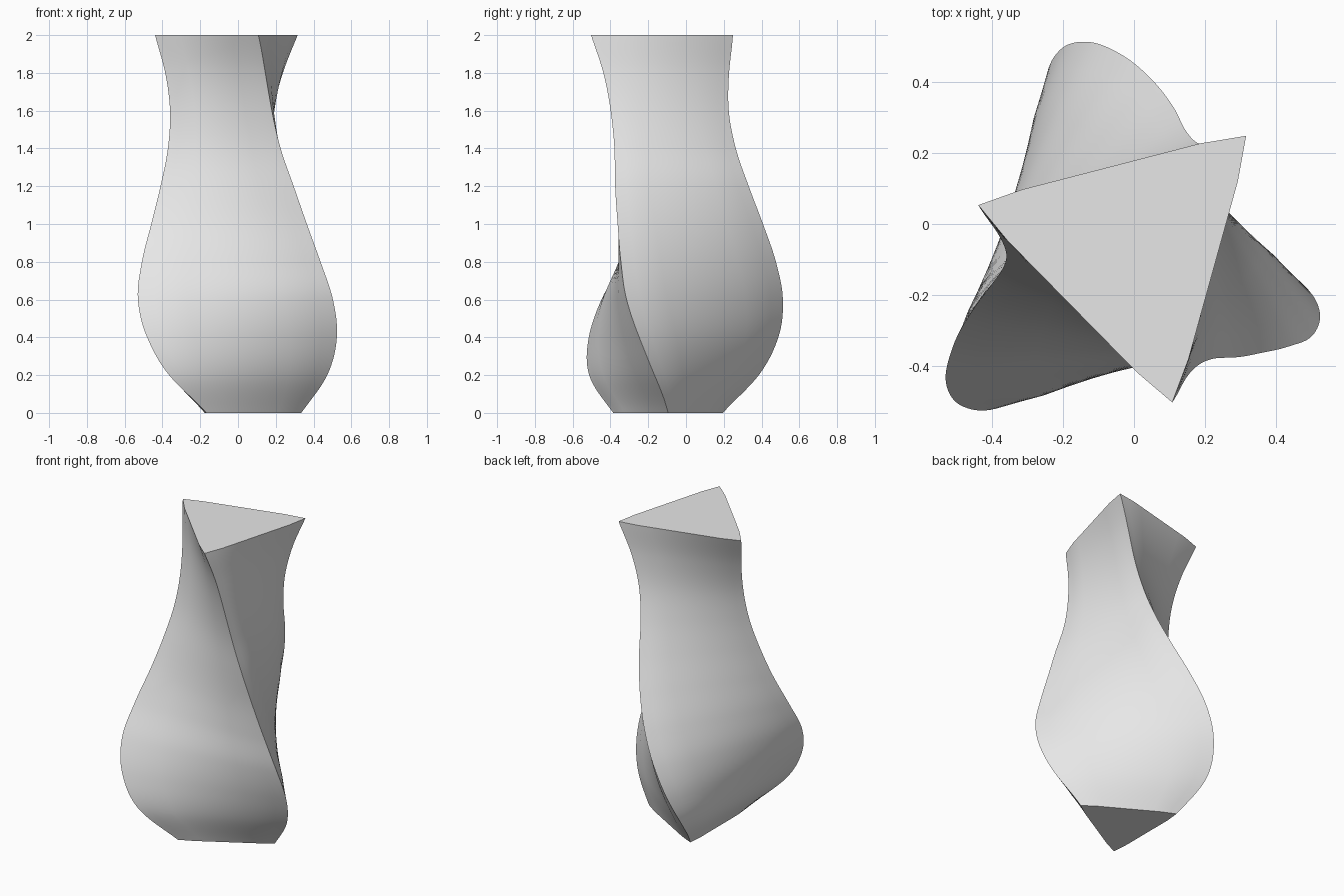
import bpy, bmesh, math
from mathutils import Vector

cube = bpy.data.objects.get("Cube")
if cube:
    bpy.data.objects.remove(cube, do_unlink=True)

HEIGHT = 2.0
ROWS = 80
EDGE_STEPS = 12          # points along each side of the triangle
TWIST = math.radians(-75.5)

# Corner radius and section centre (radius, x, y), every 0.2 in height
PROFILE = [
    (0.335, 0.000, -0.095), (0.523, -0.046, -0.098), (0.600, -0.056, -0.091),
    (0.601, -0.052, -0.083), (0.546, -0.035, -0.070), (0.480, -0.015, -0.068),
    (0.422, -0.002, -0.075), (0.374, 0.000, -0.081), (0.361, 0.001, -0.085),
    (0.388, -0.001, -0.078), (0.450, -0.005, -0.067),
]


def sample(u):
    """Smooth (Catmull-Rom) lookup in the profile, u from 0 to 1."""
    last = len(PROFILE) - 1
    i = min(int(u * last), last - 1)
    t = u * last - i
    p1, p2 = Vector(PROFILE[i]), Vector(PROFILE[i + 1])
    p0 = Vector(PROFILE[i - 1]) if i > 0 else 2 * p1 - p2
    p3 = Vector(PROFILE[i + 2]) if i + 2 <= last else 2 * p2 - p1
    return 0.5 * (2 * p1 + (p2 - p0) * t + (2 * p0 - 5 * p1 + 4 * p2 - p3) * t ** 2
                  + (3 * p1 - p0 - 3 * p2 + p3) * t ** 3)


def section(u):
    """Twisted triangle with slightly swollen sides."""
    radius, cx, cy = sample(u)
    points = []
    for side in range(3):
        a = TWIST * u + side * math.tau / 3
        b = a + math.tau / 3
        start = Vector((math.cos(a), math.sin(a), 0))
        end = Vector((math.cos(b), math.sin(b), 0))
        outward = (start + end).normalized()
        for k in range(EDGE_STEPS):
            t = k / EDGE_STEPS
            swell = 0.026 * min(1, t / 0.167, (1 - t) / 0.167)
            p = (start.lerp(end, t) + outward * swell) * radius
            points.append((p.x + cx, p.y + cy, u * HEIGHT))
    return points


# Vase body: stacked sections bridged into walls, closed at both ends
bm = bmesh.new()
rings = [[bm.verts.new(p) for p in section(r / ROWS)] for r in range(ROWS + 1)]
count = 3 * EDGE_STEPS
for low, high in zip(rings, rings[1:]):
    for k in range(count):
        n = (k + 1) % count
        bm.faces.new((low[k], low[n], high[n], high[k]))
bm.faces.new(rings[-1])
bm.faces.new(list(reversed(rings[0])))
bmesh.ops.recalc_face_normals(bm, faces=bm.faces)

mesh = bpy.data.meshes.new("twisted_vase")
bm.to_mesh(mesh)
bm.free()
vase = bpy.data.objects.new("twisted_vase", mesh)
bpy.context.collection.objects.link(vase)

# Plain light grey
grey = bpy.data.materials.new("light_grey")
grey.use_nodes = True
grey.diffuse_color = (0.8, 0.8, 0.8, 1)
for node in grey.node_tree.nodes:
    if node.type == 'BSDF_PRINCIPLED':
        node.inputs["Base Color"].default_value = (0.8, 0.8, 0.8, 1)
mesh.materials.append(grey)

# Smooth walls, sharp corners and rims
bpy.ops.object.select_all(action='DESELECT')
vase.select_set(True)
bpy.context.view_layer.objects.active = vase
bpy.ops.object.shade_smooth_by_angle(angle=math.radians(35))
